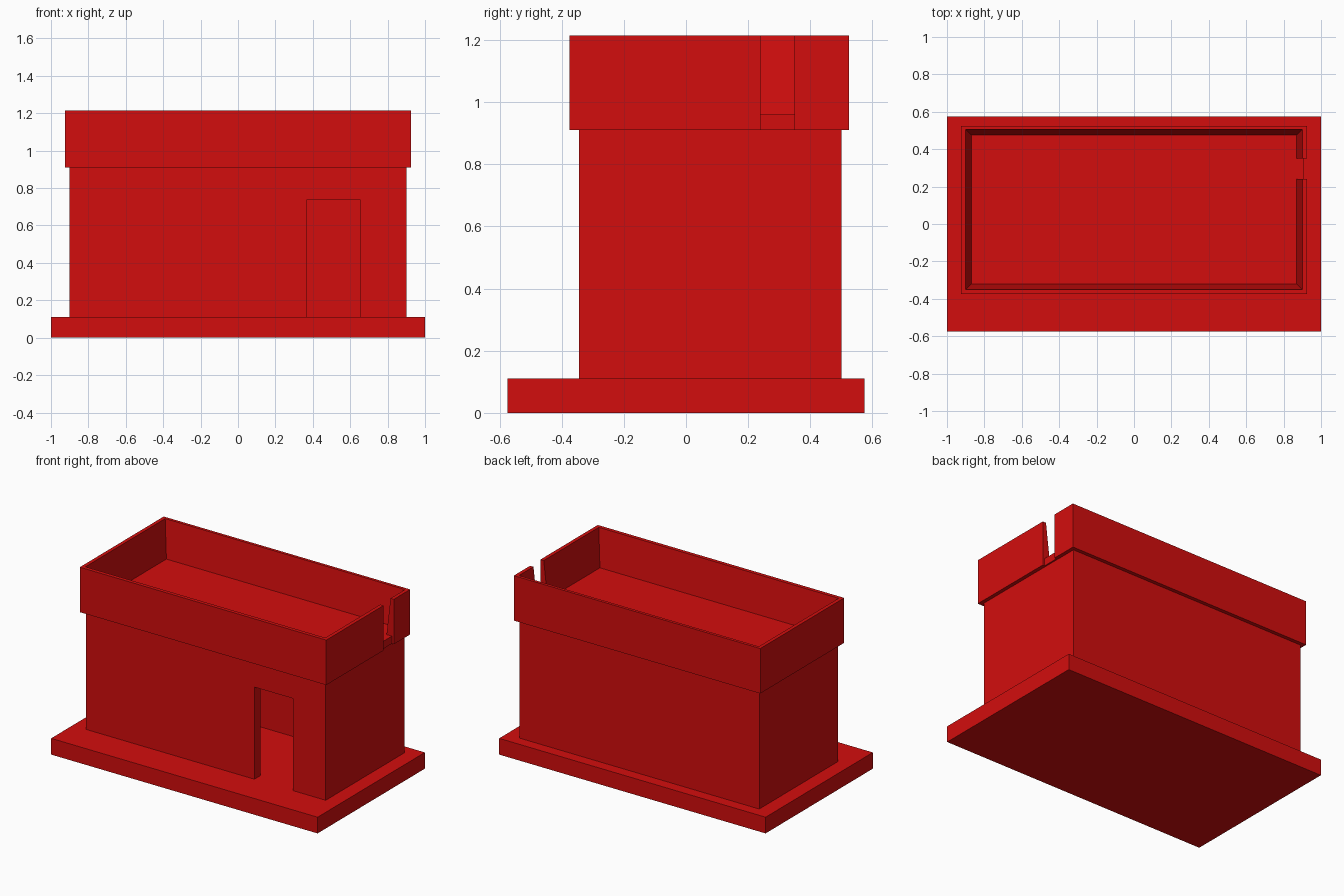
import bpy, bmesh

default = bpy.data.objects.get("Cube")
if default:
    bpy.data.objects.remove(default, do_unlink=True)

red = bpy.data.materials.new("brick_red")
red.use_nodes = True
colour = (0.65, 0.004, 0.004, 1)
red.diffuse_color = colour
red.node_tree.nodes["Principled BSDF"].inputs["Base Color"].default_value = colour


def loft(name, rings):
    """Closed solid through rectangles (x0, x1, y0, y1, z)."""
    bm = bmesh.new()
    loops = [[bm.verts.new((x, y, z)) for x, y in ((x0, y0), (x1, y0), (x1, y1), (x0, y1))]
             for x0, x1, y0, y1, z in rings]
    bm.faces.new(loops[0][::-1])
    bm.faces.new(loops[-1])
    for a, b in zip(loops, loops[1:]):
        for i in range(4):
            j = (i + 1) % 4
            bm.faces.new((a[i], a[j], b[j], b[i]))
    bmesh.ops.recalc_face_normals(bm, faces=bm.faces)
    mesh = bpy.data.meshes.new(name)
    bm.to_mesh(mesh)
    bm.free()
    mesh.materials.append(red)
    obj = bpy.data.objects.new(name, mesh)
    bpy.context.collection.objects.link(obj)
    return obj


def box(name, x0, x1, y0, y1, z0, z1):
    return loft(name, [(x0, x1, y0, y1, z0), (x0, x1, y0, y1, z1)])


def cut(target, cutter):
    """Subtract the cutter and remove it."""
    cutter.hide_render = True
    mod = target.modifiers.new("cut", "BOOLEAN")
    mod.operation = "DIFFERENCE"
    mod.solver = "EXACT"
    mod.object = cutter
    bpy.context.view_layer.objects.active = target
    bpy.ops.object.modifier_apply(modifier=mod.name)
    bpy.data.objects.remove(cutter, do_unlink=True)


# Ground slab
box("base_slab", -1, 1, -0.575, 0.575, 0, 0.11)

# Hollow walls with a doorway in the front
walls = box("walls", -0.9, 0.9, -0.345, 0.5, 0.11, 0.91)
cut(walls, box("room_cutter", -0.83, 0.83, -0.28, 0.3, 0.05, 0.85))
cut(walls, box("door_cutter", 0.365, 0.655, -0.5, -0.2, 0.05, 0.735))

# Roof with a parapet that slopes inward to the deck
roof = loft("roof_parapet", [
    (-0.925, 0.925, -0.375, 0.525, 0.91),
    (-0.925, 0.925, -0.375, 0.525, 1.215),
    (-0.9, 0.9, -0.35, 0.505, 1.215),
    (-0.87, 0.87, -0.32, 0.475, 0.96)])

# Drain notch on the left side
cut(roof, box("notch_cutter", 0.8, 1, 0.24, 0.35, 0.961, 1.3))
cut(roof, box("notch_lip_cutter", 0.91, 1, 0.24, 0.35, 0.85, 1.3))
